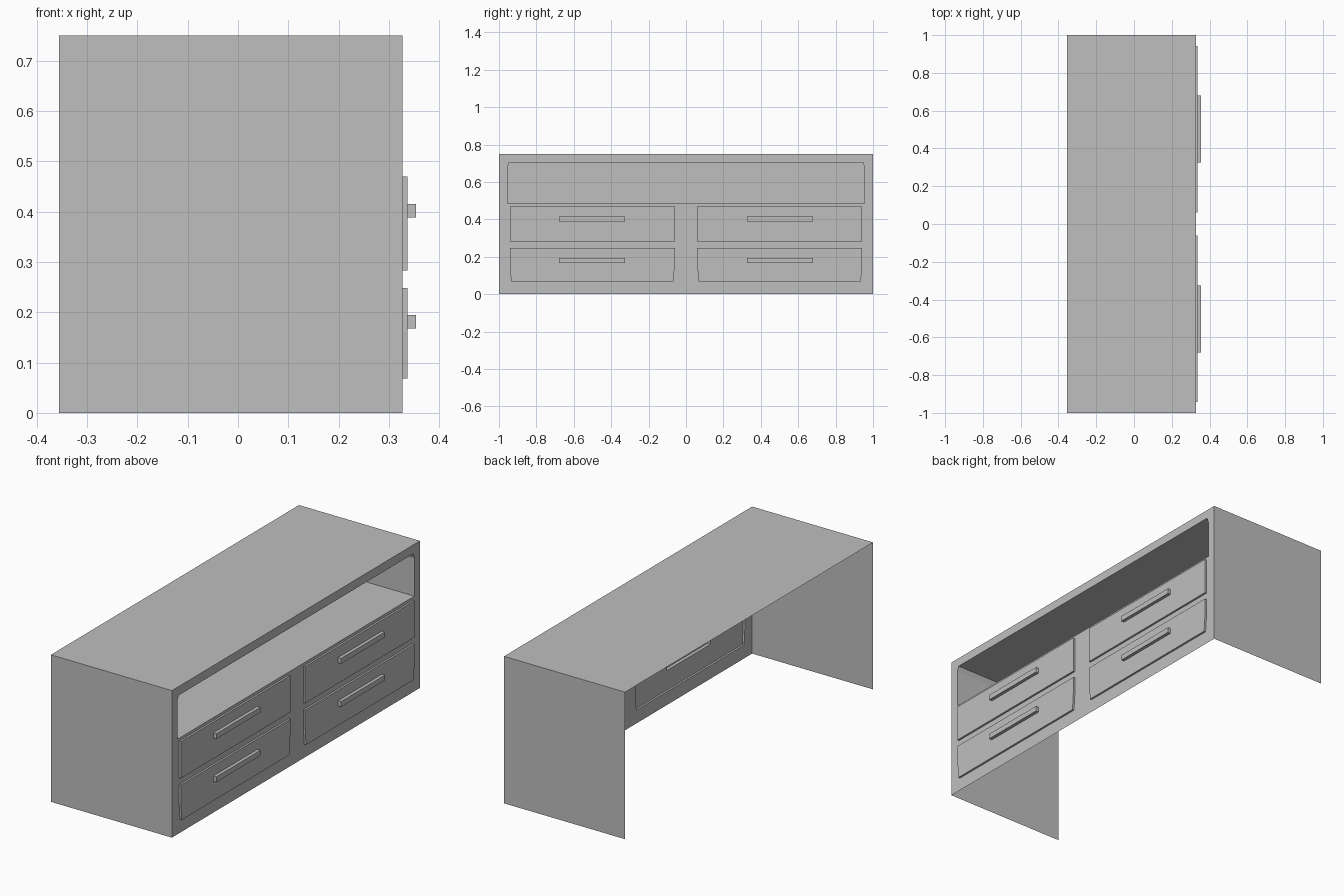
import bpy
import bmesh

if "Cube" in bpy.data.objects:
    bpy.data.objects.remove(bpy.data.objects["Cube"], do_unlink=True)

BACK, FRONT, DRAWER_X, HANDLE_X = -0.356, 0.327, 0.337, 0.354
RECESS_X = 0.02
HEIGHT = 0.75

grey = bpy.data.materials.new("plain grey")
grey.use_nodes = True
grey.diffuse_color = (0.52, 0.52, 0.52, 1)
grey.node_tree.nodes["Principled BSDF"].inputs["Base Color"].default_value = grey.diffuse_color


def wall(bm, loop, x0, x1, closed=True):
    """Sweep a (y, z) outline along x."""
    pairs = [(bm.verts.new((x0, y, z)), bm.verts.new((x1, y, z))) for y, z in loop]
    for i in range(len(pairs) if closed else len(pairs) - 1):
        a, b = pairs[i], pairs[(i + 1) % len(pairs)]
        bm.faces.new((a[0], b[0], b[1], a[1]))


def sheet(bm, x, outer, holes=()):
    """Flat face towards +x, with cut-out outlines."""
    edges = []
    for loop in (outer, *holes):
        verts = [bm.verts.new((x, y, z)) for y, z in loop]
        edges += [bm.edges.new((v, verts[i - 1])) for i, v in enumerate(verts)]
    made = bmesh.ops.triangle_fill(bm, edges=edges, use_beauty=True, normal=(1, 0, 0))
    for item in made["geom"]:
        if isinstance(item, bmesh.types.BMFace):
            item.normal_update()
            if item.normal.x < 0:
                item.normal_flip()


def finish(bm, name):
    bmesh.ops.remove_doubles(bm, verts=bm.verts, dist=0.0001)
    mesh = bpy.data.meshes.new(name)
    bm.to_mesh(mesh)
    bm.free()
    mesh.materials.append(grey)
    bpy.context.collection.objects.link(bpy.data.objects.new(name, mesh))


def rect(y0, y1, z0, z1):
    return [(y0, z0), (y1, z0), (y1, z1), (y0, z1)]


def mirrored(loop):
    return [(-y, z) for y, z in reversed(loop)]


# Outlines: open shelf, drawer fronts with their handles
shelf = [(-0.955, 0.485), (0.955, 0.485), (0.955, 0.68), (0.945, 0.705),
         (-0.945, 0.705), (-0.955, 0.68)]
upper = rect(0.06, 0.942, 0.283, 0.47)
lower = [(0.067, 0.068), (0.935, 0.068), (0.942, 0.16), (0.942, 0.248),
         (0.06, 0.248), (0.06, 0.16)]
fronts = []
for level, drawer, z in (("upper", upper, 0.388), ("lower", lower, 0.168)):
    handle = rect(0.325, 0.68, z, z + 0.027)
    fronts.append((level + "_left", drawer, handle))
    fronts.append((level + "_right", mirrored(drawer), mirrored(handle)))

# Top and two ends, open below and behind
bm = bmesh.new()
wall(bm, [(1, 0), (1, HEIGHT), (-1, HEIGHT), (-1, 0)], BACK, FRONT, closed=False)
finish(bm, "cabinet_shell")

# Front panel with openings
bm = bmesh.new()
sheet(bm, FRONT, rect(-1, 1, 0, HEIGHT), [shelf] + [f[1] for f in fronts])
finish(bm, "front_panel")

# Open shelf set into the panel
bm = bmesh.new()
wall(bm, shelf, FRONT, RECESS_X)
sheet(bm, RECESS_X, shelf)
finish(bm, "shelf_recess")

# Drawer fronts and bar handles
for name, drawer, handle in fronts:
    bm = bmesh.new()
    wall(bm, drawer, FRONT, DRAWER_X)
    sheet(bm, DRAWER_X, drawer, [handle])
    finish(bm, "drawer_" + name)

    bm = bmesh.new()
    wall(bm, handle, DRAWER_X, HANDLE_X)
    sheet(bm, HANDLE_X, handle)
    finish(bm, "handle_" + name)
